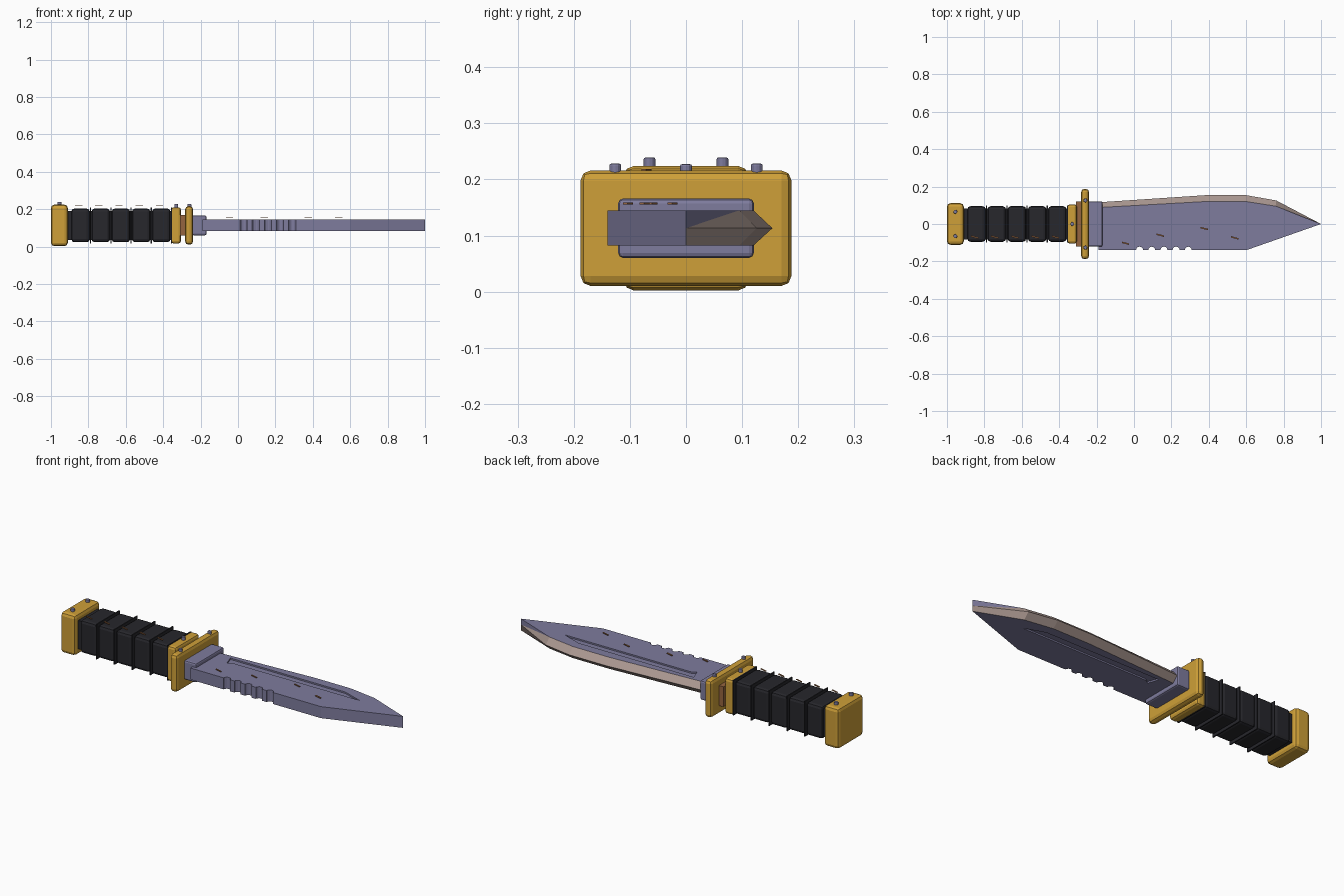
import bpy, bmesh, math

if "Cube" in bpy.data.objects:
    bpy.data.objects.remove(bpy.data.objects["Cube"])

ZC = 0.113  # height of the knife's mid plane


def mat(name, r, g, b):
    m = bpy.data.materials.new(name)
    m.diffuse_color = (r, g, b, 1)
    m.use_nodes = True
    m.node_tree.nodes["Principled BSDF"].inputs["Base Color"].default_value = m.diffuse_color
    return m


GOLD = mat("gold", 0.62, 0.35, 0.04)
STEEL = mat("steel", 0.21, 0.20, 0.34)
EDGE = mat("edge", 0.40, 0.31, 0.28)
BLACK = mat("black", 0.02, 0.02, 0.025)
COPPER = mat("copper", 0.30, 0.13, 0.05)


def finish(name, bm, m):
    bmesh.ops.recalc_face_normals(bm, faces=bm.faces)
    me = bpy.data.meshes.new(name)
    bm.to_mesh(me)
    bm.free()
    ob = bpy.data.objects.new(name, me)
    bpy.context.collection.objects.link(ob)
    if m:
        me.materials.append(m)
    return ob


def block(name, x0, x1, hy, hz, m, bevel=0.0, seg=2):
    """Box centred on the knife axis with rounded edges."""
    bm = bmesh.new()
    bmesh.ops.create_cube(bm, size=1)
    for v in bm.verts:
        v.co = ((x0 + x1) / 2 + v.co.x * (x1 - x0), v.co.y * 2 * hy, ZC + v.co.z * 2 * hz)
    if bevel:
        bmesh.ops.bevel(bm, geom=bm.edges[:], offset=bevel, segments=seg,
                        profile=0.5, affect='EDGES')
    return finish(name, bm, m)


def prism(name, pts, z0, z1, m):
    """Outline in x, y extruded between two heights."""
    bm = bmesh.new()
    f = bm.faces.new([bm.verts.new((x, y, z0)) for x, y in pts])
    r = bmesh.ops.extrude_face_region(bm, geom=[f])
    for v in r["geom"]:
        if isinstance(v, bmesh.types.BMVert):
            v.co.z = z1
    return finish(name, bm, m)


def rivet(name, x, y, z):
    bm = bmesh.new()
    bmesh.ops.create_cone(bm, cap_ends=True, segments=12, radius1=0.0105,
                          radius2=0.0105, depth=0.024)
    rim = [e for e in bm.edges if all(v.co.z > 0 for v in e.verts)]
    bmesh.ops.bevel(bm, geom=rim, offset=0.003, segments=2, profile=0.5, affect='EDGES')
    bmesh.ops.translate(bm, verts=bm.verts, vec=(x, y, z - 0.012))
    finish(name, bm, STEEL)


def scratch(name, x, y, z):
    dx, dy = 0.02 * math.cos(-0.25), 0.02 * math.sin(-0.25)
    prism(name, [(x - dx, y - dy - 0.004), (x + dx, y + dy - 0.004),
                 (x + dx, y + dy + 0.004), (x - dx, y - dy + 0.004)],
          z - 0.0015, z + 0.0015, COPPER)


# Pommel, collar, spacer, guard and blade socket
block("pommel", -1.0, -0.91, 0.111, 0.111, GOLD, 0.018)
block("grip_collar", -0.357, -0.305, 0.105, 0.097, GOLD, 0.014)
block("spacer", -0.31, -0.275, 0.12, 0.055, COPPER)
block("guard", -0.283, -0.24, 0.188, 0.103, GOLD, 0.018)
block("blade_socket", -0.245, -0.168, 0.121, 0.053, STEEL, 0.009)

# Ribbed grip with thin plates between the ribs
block("grip_core", -0.92, -0.34, 0.082, 0.078, BLACK)
for i in range(5):
    x = -0.842 + 0.108 * i
    block(f"grip_rib_{i}", x - 0.049, x + 0.049, 0.095, 0.09, BLACK, 0.016)
    block(f"grip_plate_{i}", x + 0.051, x + 0.057, 0.100, 0.096, BLACK)
    scratch(f"grip_mark_{i}", x - 0.01, -0.07, 0.217)

# Rivets
for s in (-1, 1):
    rivet("pommel_rivet", -0.955, s * 0.065, 0.239)
    rivet("guard_rivet", -0.26, s * 0.126, 0.228)
rivet("collar_rivet", -0.33, 0, 0.227)

# Blade body with scalloped serrations along the lower side
Z0, Z1 = ZC - 0.031, ZC + 0.032
inner = [(-0.19, 0.088), (0.38, 0.12), (0.6, 0.12), (0.76, 0.095), (1.0, 0.0)]
outer = [(-0.19, 0.116), (0.38, 0.154), (0.6, 0.154), (0.76, 0.126), (1.0, 0.0)]
outline = [(-0.19, -0.14)]
for i in range(5):
    cx = 0.03 + 0.065 * i
    for k in range(7):
        a = math.pi * (1 - k / 6)
        outline.append((cx + 0.019 * math.cos(a), -0.14 + 0.019 * math.sin(a)))
outline += [(0.6, -0.14)] + inner[::-1]
blade = prism("blade", outline, Z0, Z1, STEEL)

# Shallow fuller cut on both faces
fuller = [(-0.095, 0.07), (-0.075, 0.012), (-0.05, 0.027), (0.715, 0.03), (0.6, 0.07)]
for n, (a, b) in enumerate([(Z1 - 0.008, Z1 + 0.02), (Z0 - 0.02, Z0 + 0.008)]):
    cut = prism(f"fuller_cutter_{n}", fuller, a, b, None)
    cut.hide_render = True
    cut.hide_set(True)
    mod = blade.modifiers.new("fuller", 'BOOLEAN')
    mod.operation = 'DIFFERENCE'
    mod.object = cut
    mod.solver = 'EXACT'

# Bevelled wedge along the upper edge
bm = bmesh.new()
top = [bm.verts.new((x, y, Z1)) for x, y in inner]
mid = [bm.verts.new((x, y, ZC)) for x, y in outer]
bot = [bm.verts.new((x, y, Z0)) for x, y in inner]
for a, b in ((top, mid), (mid, bot)):
    for i in range(4):
        bm.faces.new((a[i], a[i + 1], b[i + 1], b[i]))
bm.faces.new((top[0], mid[0], bot[0]))
finish("cutting_edge", bm, EDGE)

# Small wear marks above the blade face
for i, (x, y) in enumerate([(-0.045, -0.103), (0.14, -0.06), (0.375, -0.024), (0.538, -0.074)]):
    scratch(f"blade_mark_{i}", x, y, 0.157)
